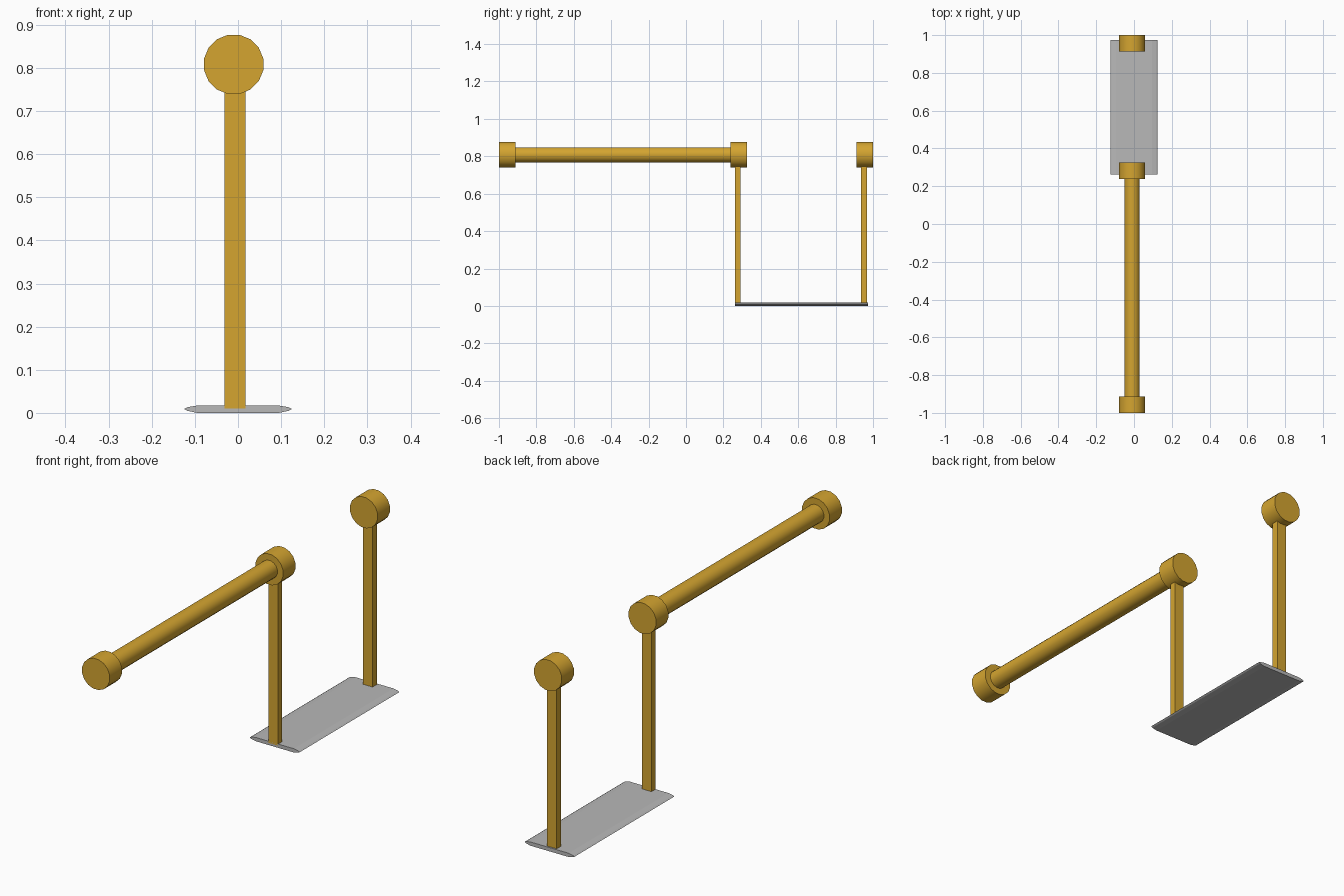
import bpy
import bmesh
import math
from mathutils import Matrix, Vector

if "Cube" in bpy.data.objects:
    bpy.data.objects.remove(bpy.data.objects["Cube"], do_unlink=True)


def material(name, colour):
    mat = bpy.data.materials.new(name)
    mat.use_nodes = True
    mat.diffuse_color = colour
    mat.node_tree.nodes["Principled BSDF"].inputs["Base Color"].default_value = colour
    return mat


gold = material("gold", (0.66, 0.375, 0.03, 1))
grey = material("light grey", (0.48, 0.48, 0.48, 1))

AXIS_X, AXIS_Z = -0.01, 0.808
SIDES = 16


def finish(name, bm, mat, smooth=False):
    bmesh.ops.recalc_face_normals(bm, faces=bm.faces)
    mesh = bpy.data.meshes.new(name)
    bm.to_mesh(mesh)
    bm.free()
    mesh.materials.append(mat)
    obj = bpy.data.objects.new(name, mesh)
    bpy.context.collection.objects.link(obj)
    if smooth:
        bpy.ops.object.select_all(action="DESELECT")
        obj.select_set(True)
        bpy.context.view_layer.objects.active = obj
        bpy.ops.object.shade_smooth_by_angle(angle=math.radians(35))
    return obj


def cylinder(name, radius, y0, y1):
    """Cylinder along y, with a flat side facing up."""
    bm = bmesh.new()
    place = (Matrix.Translation((AXIS_X, (y0 + y1) / 2, AXIS_Z))
             @ Matrix.Rotation(math.pi / 2, 4, "X")
             @ Matrix.Rotation(math.pi / SIDES, 4, "Z"))
    bmesh.ops.create_cone(bm, cap_ends=True, segments=SIDES, radius1=radius,
                          radius2=radius, depth=y1 - y0, matrix=place)
    finish(name, bm, gold, smooth=True)


def post(name, y0, y1):
    bm = bmesh.new()
    bottom, top = 0.01, 0.76
    place = (Matrix.Translation((-0.007, (y0 + y1) / 2, (bottom + top) / 2))
             @ Matrix.Diagonal((0.048, y1 - y0, top - bottom, 1)))
    bmesh.ops.create_cube(bm, size=1, matrix=place)
    finish(name, bm, gold)


# Round end caps and the long rod
cylinder("rod_front_cap", 0.07, -1.0, -0.912)
cylinder("rod_back_cap", 0.07, 0.238, 0.326)
cylinder("rear_cap", 0.07, 0.912, 1.0)
cylinder("rod", 0.041, -0.95, 0.28)

# Upright posts
post("front_post", 0.262, 0.291)
post("rear_post", 0.936, 0.967)

# Thin base plate with bevelled long edges
half = [(0.095, 0.0), (0.118, 0.005), (0.125, 0.009), (0.118, 0.013), (0.095, 0.017)]
section = half + [(-x, z) for x, z in reversed(half)]
bm = bmesh.new()
end = bm.faces.new([bm.verts.new((x, 0.262, z)) for x, z in section])
grown = bmesh.ops.extrude_face_region(bm, geom=[end], use_keep_orig=True)
bmesh.ops.translate(bm, vec=Vector((0, 0.712, 0)),
                    verts=[v for v in grown["geom"] if isinstance(v, bmesh.types.BMVert)])
finish("base_plate", bm, grey)
